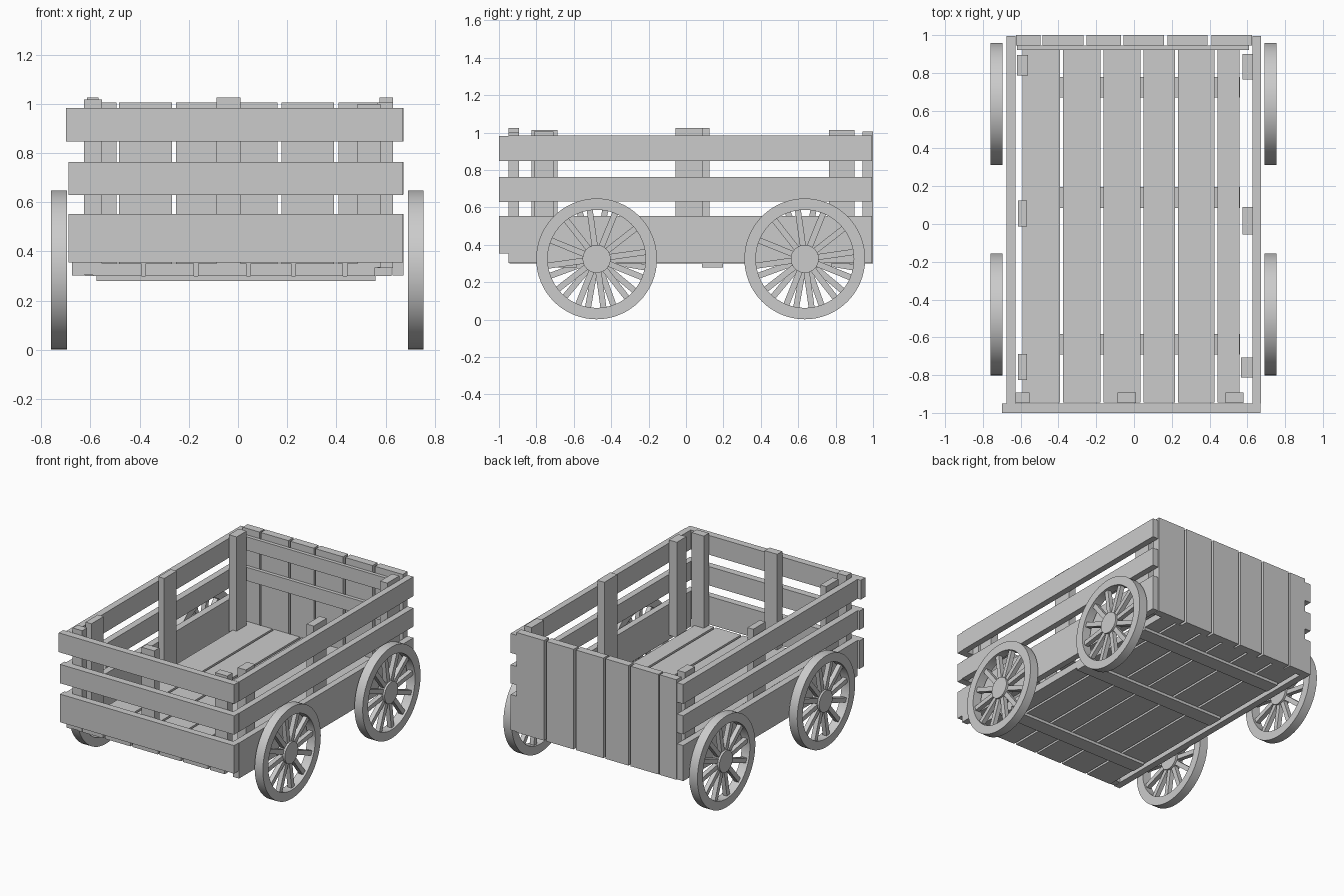
import bpy, bmesh, math
from mathutils import Matrix

if "Cube" in bpy.data.objects:
    bpy.data.objects.remove(bpy.data.objects["Cube"])

wood = bpy.data.materials.new("plain grey")
wood.diffuse_color = (0.6, 0.6, 0.6, 1)
wood.use_nodes = True
wood.node_tree.nodes["Principled BSDF"].inputs["Base Color"].default_value = wood.diffuse_color


def make_object(name, bm):
    bmesh.ops.recalc_face_normals(bm, faces=bm.faces)
    me = bpy.data.meshes.new(name)
    bm.to_mesh(me)
    bm.free()
    me.materials.append(wood)
    ob = bpy.data.objects.new(name, me)
    bpy.context.collection.objects.link(ob)
    return ob


def add_box(bm, x, y, z, matrix=Matrix()):
    size = Matrix.Diagonal((x[1] - x[0], y[1] - y[0], z[1] - z[0], 1))
    mid = Matrix.Translation((sum(x) / 2, sum(y) / 2, sum(z) / 2))
    bmesh.ops.create_cube(bm, size=1, matrix=matrix @ mid @ size)


def box(name, x, y, z):
    bm = bmesh.new()
    add_box(bm, x, y, z)
    return make_object(name, bm)


# floor planks and the cross beams under them
for x in [(-.59, -.393), (-.377, -.178), (-.162, .035), (.05, .217), (.233, .427), (.443, .558)]:
    box("floor_plank", x, (-.945, .945), (.30, .35))
for y in [(-.69, -.583), (.085, .197), (.67, .777)]:
    box("cross_beam", (-.575, .56), y, (.28, .30))

# front rails
for x0, z in [(-.69, (.355, .553)), (-.69, (.63, .763)), (-.70, (.847, .983))]:
    box("front_rail", (x0, .67), (-1, -.95), z)

# side rails
for z in [(.302, .553), (.632, .763), (.847, .984)]:
    box("left_rail", (-.675, -.627), (-.95, .995), z)
    box("right_rail", (.628, .673), (-.95, .995), z)

# upright boards of the back, with two battens inside
for x in [(-.625, -.495), (-.484, -.268), (-.252, -.07), (-.055, .16), (.177, .39), (.409, .625)]:
    box("back_board", x, (.945, 1), (.30, 1.006))
for z in [(.65, .745), (.865, .96)]:
    box("back_batten", (-.62, .61), (.92, .945), z)

# posts inside the rails
for x, y, top in [
    ((-.62, -.56), (.785, .895), 1.015), ((-.613, -.567), (-.013, .125), 1.025),
    ((-.613, -.567), (-.825, -.688), 1.015), ((.575, .63), (.765, .90), 1.015),
    ((.575, .63), (-.055, .09), 1.025), ((.567, .63), (-.813, -.708), 1.005),
]:
    box("side_post", x, y, (.333, top))
for x, z in [((-.627, -.553), (.305, 1.017)), ((-.088, .01), (.335, 1.025)), ((.485, .58), (.335, 1.0))]:
    box("front_post", x, (-.948, -.892), z)


# wheel: rim ring, hub and spokes, all around the x axis
def wheel(x, y, turn):
    R, r, half, n, cz = .323, .262, .032, 64, .325
    spot = Matrix.Translation((x, y, cz))
    bm = bmesh.new()
    rings = []
    for i in range(n):
        a = 2 * math.pi * i / n
        rings.append([bm.verts.new((x + dx, y + q * math.cos(a), cz + q * math.sin(a)))
                      for q, dx in [(R, -half), (R, half), (r, half), (r, -half)]])
    for i in range(n):
        a, b = rings[i], rings[(i + 1) % n]
        for k in range(4):
            m = (k + 1) % 4
            bm.faces.new((a[k], a[m], b[m], b[k]))
    bmesh.ops.create_cone(bm, cap_ends=True, segments=32, radius1=.075, radius2=.075, depth=.06,
                          matrix=spot @ Matrix.Rotation(math.pi / 2, 4, 'Y'))
    for i in range(12):
        rot = Matrix.Rotation(turn + i * math.pi / 6, 4, 'X')
        add_box(bm, (-.016, .016), (-.016, .016), (.06, .27), spot @ rot)
    ob = make_object("wheel", bm)
    bpy.ops.object.select_all(action='DESELECT')
    ob.select_set(True)
    bpy.context.view_layer.objects.active = ob
    bpy.ops.object.shade_smooth_by_angle(angle=math.radians(35))


for y in (-.478, .635):
    wheel(.723, y, math.radians(8))
    wheel(-.728, y, math.radians(20))
